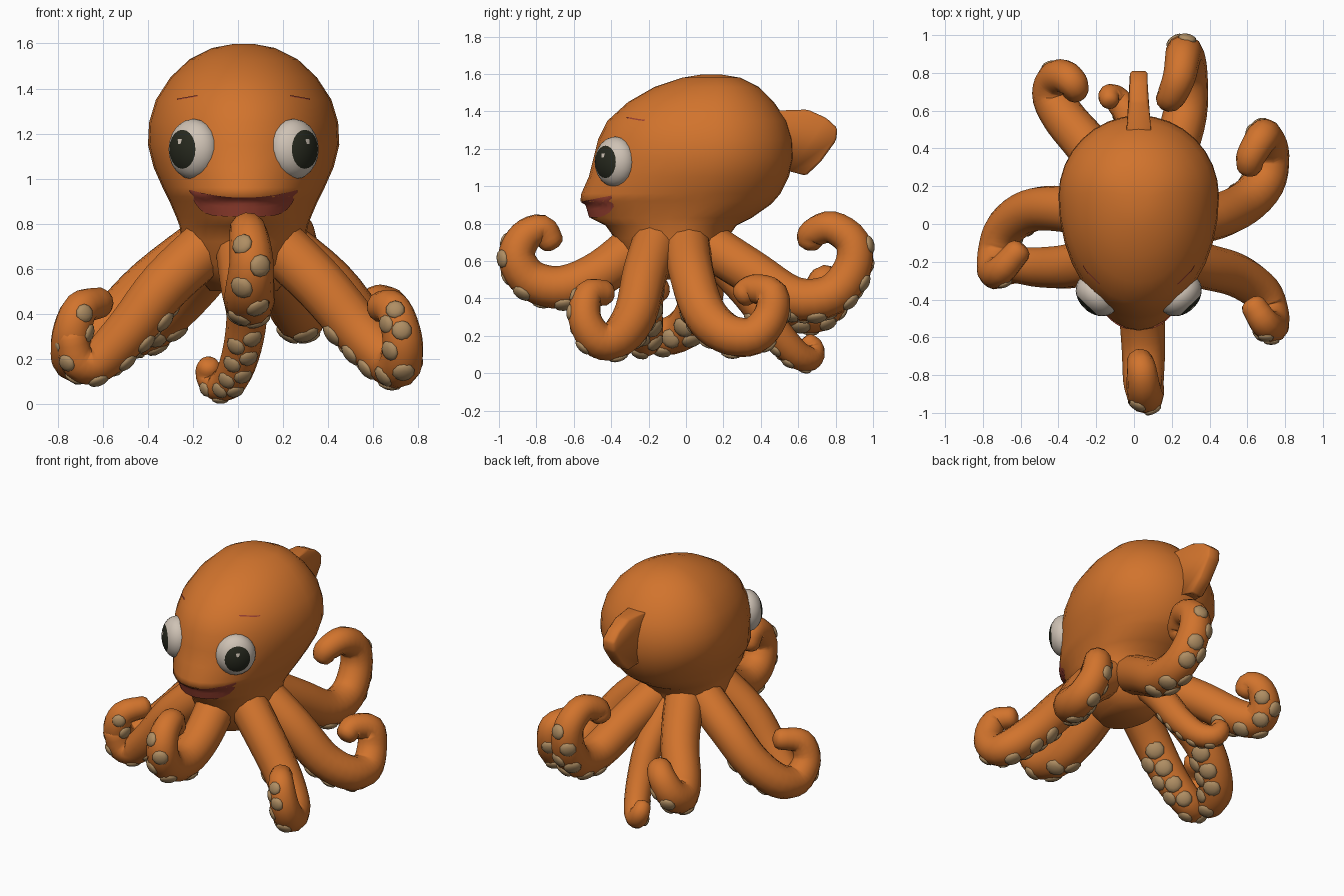
import bpy
import bmesh
import math
from mathutils import Vector, Matrix
from mathutils.bvhtree import BVHTree

cube = bpy.data.objects.get("Cube")
if cube:
    bpy.data.objects.remove(cube, do_unlink=True)


def material(name, colour):
    mat = bpy.data.materials.new(name)
    mat.use_nodes = True
    mat.diffuse_color = (*colour, 1)
    shader = mat.node_tree.nodes["Principled BSDF"]
    shader.inputs["Base Color"].default_value = (*colour, 1)
    shader.inputs["Roughness"].default_value = 0.8
    return mat


orange = material("orange skin", (0.64, 0.173, 0.026))
tan = material("tan sucker", (0.43, 0.27, 0.125))
white = material("eye white", (0.62, 0.54, 0.46))
black = material("pupil black", (0.02, 0.022, 0.013))
red = material("mouth red", (0.32, 0.052, 0.03))

MID = 0.025  # centre line of the body


def finish(name, bm, mats, fix_normals=True):
    if fix_normals:
        bmesh.ops.recalc_face_normals(bm, faces=bm.faces)
    mesh = bpy.data.meshes.new(name)
    for face in bm.faces:
        face.smooth = True
    bm.to_mesh(mesh)
    bm.free()
    for mat in mats:
        mesh.materials.append(mat)
    obj = bpy.data.objects.new(name, mesh)
    bpy.context.collection.objects.link(obj)


def bridge(bm, rings):
    """Skin a list of vertex rings and close both ends."""
    n = len(rings[0])
    for a, b in zip(rings, rings[1:]):
        for i in range(n):
            j = (i + 1) % n
            bm.faces.new((a[i], a[j], b[j], b[i]))
    bm.faces.new(rings[0])
    bm.faces.new(rings[-1])


# Head and neck: stacked egg-shaped rings (height, front, back, half width)
head_profile = [
    (0.50, -0.24, 0.14, 0.15), (0.62, -0.33, 0.19, 0.25), (0.72, -0.38, 0.22, 0.275),
    (0.79, -0.43, 0.27, 0.285), (0.83, -0.51, 0.35, 0.30), (0.90, -0.53, 0.45, 0.33),
    (0.92, -0.565, 0.47, 0.34), (0.96, -0.56, 0.505, 0.36), (1.05, -0.52, 0.55, 0.40),
    (1.15, -0.495, 0.575, 0.425), (1.25, -0.47, 0.57, 0.42), (1.35, -0.42, 0.54, 0.39),
    (1.45, -0.31, 0.47, 0.325), (1.53, -0.17, 0.39, 0.24), (1.58, -0.02, 0.29, 0.14),
    (1.597, 0.08, 0.19, 0.05),
]
bm = bmesh.new()
rings = []
for z, front, back, half in head_profile:
    wide = back - 0.4 * (back - front)
    ring = []
    for i in range(32):
        a = math.tau * i / 32
        reach = (back - wide) if math.sin(a) > 0 else (wide - front)
        ring.append(bm.verts.new((MID + half * math.cos(a), wide + reach * math.sin(a), z)))
    rings.append(ring)
bridge(bm, rings)
bm.normal_update()
head_tree = BVHTree.FromBMesh(bm)
finish("head", bm, [orange])


def face_patch(name, centre, half, top, bottom):
    """Thin red sheet laid on the face between two height curves."""
    bm = bmesh.new()
    columns = []
    for i in range(21):
        t = i / 10 - 1
        column = []
        for k in range(7):
            x, z = centre + half * t, bottom(t) + (top(t) - bottom(t)) * k / 6
            hit = head_tree.ray_cast(Vector((x, -2, z)), Vector((0, 1, 0)))[0]
            column.append(bm.verts.new((x, hit.y - 0.007, z)))
        columns.append(column)
    for a, b in zip(columns, columns[1:]):
        for k in range(6):
            bm.faces.new((a[k], b[k], b[k + 1], a[k + 1]))
    finish(name, bm, [red], fix_normals=False)


# Mouth below the upper lip
face_patch("mouth", MID, 0.24, lambda t: 0.915 + 0.035 * t * t, lambda t: 0.832 + 0.11 * t ** 6)

# Eyes and brows; the ball pole faces out, pupil and glint by face position
up = Vector((0, 0, 1))
for side, name in ((1, "left"), (-1, "right")):
    bm = bmesh.new()
    bmesh.ops.create_uvsphere(bm, u_segments=20, v_segments=18, radius=1)
    for face in bm.faces:
        c = face.calc_center_median()
        if c.z > 0.76:
            glint = 0.94 < c.z < 0.98 and c.y > 0.24
            face.material_index = 0 if glint else 1
    out = Vector((side, -1.05, 0)).normalized()
    axes = Matrix((up.cross(out), up, out)).transposed().to_4x4()
    size = Matrix.Diagonal((0.125, 0.135, 0.095, 1))
    place = Matrix.Translation((MID + side * 0.222, -0.378, 1.13))
    bm.transform(place @ axes @ size)
    finish(name + "_eye", bm, [white, black])
    face_patch(name + "_brow", MID + side * 0.25, 0.045,
               lambda t: 1.363 - 0.008 * side * t, lambda t: 1.357 - 0.008 * side * t)

# Tail fin: upright plate with a thicker root
bm = bmesh.new()
outline = [(0.4, 1.39), (0.5, 1.405), (0.65, 1.41), (0.75, 1.365), (0.81, 1.31),
           (0.803, 1.245), (0.72, 1.13), (0.64, 1.055), (0.56, 1.09), (0.4, 1.06)]
sides = []
for s in (-1, 1):
    sides.append([bm.verts.new((MID + s * (0.047 if y > 0.53 else 0.075), y, z)) for y, z in outline])
bridge(bm, sides)
bmesh.ops.bevel(bm, geom=bm.edges[:], offset=0.012, segments=1, affect='EDGES')
finish("tail_fin", bm, [orange])


def spline(points, steps=4):
    """Catmull-Rom samples through the points."""
    p = [2 * points[0] - points[1]] + points + [2 * points[-1] - points[-2]]
    out = []
    for a, b, c, d in zip(p, p[1:], p[2:], p[3:]):
        for s in range(steps):
            t = s / steps
            out.append(0.5 * (2 * b + (c - a) * t + (2 * a - 5 * b + 4 * c - d) * t ** 2
                              + (3 * b - a - 3 * c + d) * t ** 3))
    return out + [points[-1]]


def arm(name, points, base=0.125, tip=0.068, end=0.86):
    """Tapered curling tube with two staggered rows of suckers, stopping at end."""
    path = spline([Vector(p) for p in points])
    last = len(path) - 1
    body, suckers = bmesh.new(), bmesh.new()
    rings, under = [], Vector((0, 0, -1))
    travelled, row = 0, 1
    for i, p in enumerate(path):
        along = (path[min(i + 1, last)] - path[max(i - 1, 0)]).normalized()
        under = (under - along * under.dot(along)).normalized()
        across = along.cross(under)
        f = i / last
        r = base + (tip - base) * f ** 1.4
        rings.append([body.verts.new(p + r * (under * math.cos(a) + across * math.sin(a)))
                      for a in (math.tau * k / 12 for k in range(12))])
        travelled += (p - path[i - 1]).length if i else 0
        if 0.24 < f < end and travelled > 0.42 * r:
            travelled, row = 0, -row
            n = under * math.cos(0.45) + across * math.sin(0.45) * row
            turn = n.to_track_quat('Z', 'Y').to_matrix().to_4x4()
            squash = Matrix.Diagonal((0.52 * r, 0.52 * r, 0.24 * r, 1))
            bmesh.ops.create_uvsphere(suckers, u_segments=10, v_segments=6, radius=1,
                                      matrix=Matrix.Translation(p + n * r * 0.88) @ turn @ squash)
    # Rounded tip
    along = (path[-1] - path[-2]).normalized()
    for grow, shift in ((0.8, 0.35), (0.4, 0.55)):
        rings.append([body.verts.new(path[-1] + (v.co - path[-1]) * grow + along * tip * shift)
                      for v in rings[last]])
    bridge(body, rings)
    finish(name, body, [orange])
    finish(name + "_suckers", suckers, [tan])


# Eight arms, from the neck out to the curled tip
arm("front_arm", [(0.02, -0.22, 0.72), (0.04, -0.45, 0.54), (0.05, -0.66, 0.46), (0.05, -0.83, 0.5),
                  (0.06, -0.905, 0.62), (0.05, -0.86, 0.73), (0.04, -0.77, 0.77), (0.03, -0.72, 0.7)],
    end=0.7)
arm("left_front_arm", [(0.14, -0.15, 0.74), (0.36, -0.22, 0.53), (0.54, -0.27, 0.32), (0.67, -0.36, 0.19),
                       (0.72, -0.47, 0.18), (0.73, -0.54, 0.29), (0.69, -0.52, 0.42), (0.63, -0.43, 0.43)])
arm("left_middle_arm", [(0.14, 0.0, 0.74), (0.4, 0.03, 0.53), (0.57, 0.1, 0.32), (0.69, 0.22, 0.21),
                        (0.72, 0.36, 0.2), (0.7, 0.45, 0.3), (0.68, 0.46, 0.42), (0.62, 0.36, 0.45),
                        (0.61, 0.3, 0.42)], end=0.75)
arm("left_back_arm", [(0.1, 0.08, 0.71), (0.2, 0.35, 0.54), (0.27, 0.58, 0.4), (0.28, 0.78, 0.42),
                      (0.27, 0.89, 0.56), (0.26, 0.89, 0.7), (0.24, 0.78, 0.78), (0.2, 0.68, 0.75),
                      (0.18, 0.66, 0.7)], end=0.62)
arm("back_arm", [(0.02, 0.1, 0.68), (0.04, 0.33, 0.43), (0.02, 0.46, 0.25), (-0.03, 0.58, 0.11),
                 (-0.09, 0.66, 0.08), (-0.13, 0.68, 0.13), (-0.13, 0.65, 0.17)], 0.095, 0.05, 0.75)
arm("right_back_arm", [(-0.06, 0.1, 0.7), (-0.22, 0.38, 0.51), (-0.36, 0.55, 0.37), (-0.43, 0.67, 0.32),
                       (-0.42, 0.76, 0.37), (-0.37, 0.78, 0.46), (-0.32, 0.74, 0.5), (-0.31, 0.7, 0.46)],
    end=0.7)
arm("right_middle_arm", [(-0.1, 0.03, 0.74), (-0.38, 0.08, 0.53), (-0.55, 0.07, 0.36), (-0.68, -0.02, 0.23),
                         (-0.73, -0.15, 0.2), (-0.74, -0.25, 0.3), (-0.7, -0.24, 0.42), (-0.61, -0.14, 0.45)])
arm("right_front_arm", [(-0.09, -0.15, 0.74), (-0.32, -0.22, 0.53), (-0.48, -0.23, 0.33),
                        (-0.62, -0.22, 0.19), (-0.71, -0.25, 0.19), (-0.74, -0.28, 0.3)], end=1)
